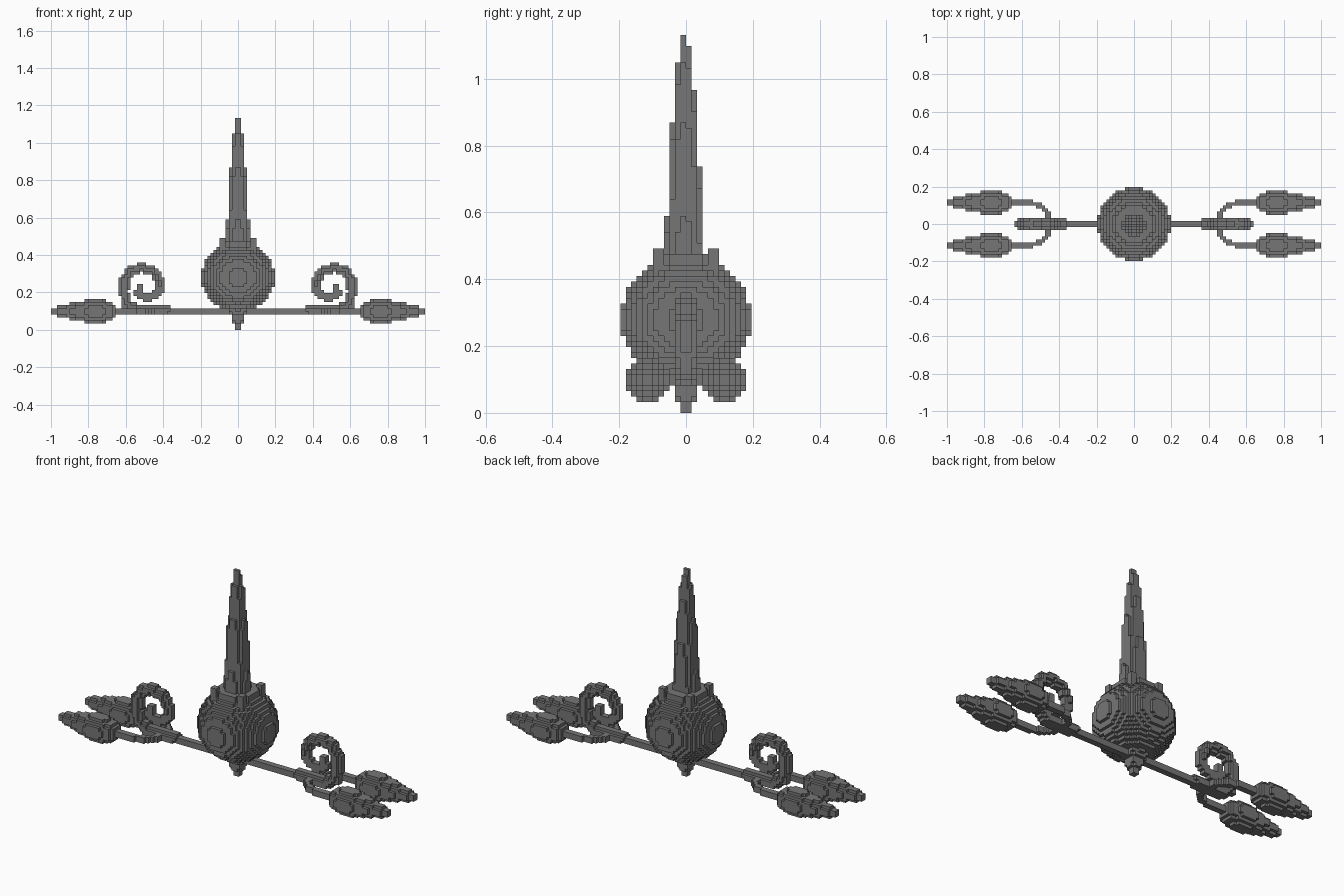
import bpy
from math import hypot, sqrt
from mathutils import Vector

if "Cube" in bpy.data.objects:
    bpy.data.objects.remove(bpy.data.objects["Cube"])

CELL = 2 / 122  # edge of one small cube

grey = bpy.data.materials.new("mid_grey")
grey.use_nodes = True
colour = (0.18, 0.18, 0.18, 1)
grey.diffuse_color = colour
grey.node_tree.nodes["Principled BSDF"].inputs["Base Color"].default_value = colour


def block_part(name, rule, low, high):
    """Fill the cells whose centre passes the rule and keep their outer faces."""
    cells = {(i, j, k)
             for i in range(low[0], high[0])
             for j in range(low[1], high[1])
             for k in range(low[2], high[2])
             if rule(i + 0.5, j + 0.5, k + 0.5)}
    index, faces = {}, []
    for cell in sorted(cells):
        for axis in range(3):
            for side in (0, 1):
                near = list(cell)
                near[axis] += 2 * side - 1
                if tuple(near) in cells:
                    continue
                u, v = (axis + 1) % 3, (axis + 2) % 3
                loop = []
                for du, dv in ((0, 0), (1, 0), (1, 1), (0, 1)):
                    corner = list(cell)
                    corner[axis] += side
                    corner[u] += du
                    corner[v] += dv
                    loop.append(index.setdefault(tuple(corner), len(index)))
                faces.append(loop if side else loop[::-1])
    mesh = bpy.data.meshes.new(name)
    mesh.from_pydata([Vector(c) * CELL for c in index], [], faces)
    mesh.materials.append(grey)
    part = bpy.data.objects.new(name, mesh)
    bpy.context.collection.objects.link(part)
    return part


def blend(profile, t):
    """Read a value off a list of (position, value) points."""
    for (a, ra), (b, rb) in zip(profile, profile[1:]):
        if a <= t <= b:
            return ra + (rb - ra) * (t - a) / (b - a)
    return 0


def tube(path, start, end):
    """Rule for a round tube along a path, tapering from start to end radius."""
    points = [Vector(p) for p in path]
    count = len(points) - 1

    def rule(x, y, z):
        p = Vector((abs(x), abs(y), z))
        for n, (a, b) in enumerate(zip(points, points[1:])):
            d = b - a
            t = max(0, min(1, (p - a).dot(d) / d.length_squared))
            if (p - a - d * t).length < start + (end - start) * (n + t) / count:
                return True
        return False
    return rule


# Tapering spire, its ridge leaning slightly to the front
def spire(x, y, z):
    a = abs(x) - 0.5
    b = -0.5 - y if y < 0 else y + 0.03
    r = hypot(a, b)
    return z < 69 - 2 * r - 3 * r * r


block_part("spire", spire, (-5, -5, 25), (5, 5, 69))


# Round body
def body(x, y, z):
    height = 12 if z > 17 else 11
    return hypot(x, y) < 12 * sqrt(max(0, 1 - ((z - 17) / height) ** 2))


block_part("body", body, (-12, -12, 5), (12, 12, 29))

# Collar with four corner nubs
block_part("collar", lambda x, y, z: hypot(x, y) < 6.1, (-7, -7, 26), (7, 7, 29))
for sx in (-1, 1):
    for sy in (-1, 1):
        block_part("collar_nub",
                   lambda x, y, z: 4 < x * sx < 6 and 4 < y * sy < 6,
                   (-7, -7, 26), (7, 7, 30))

# Pointed foot
foot_shape = [(0, 1.2), (2, 1.3), (3, 2), (5, 2.6), (6, 3.4), (8, 4.6)]
block_part("foot", lambda x, y, z: hypot(x, y) < blend(foot_shape, z),
           (-5, -5, 0), (5, 5, 8))

# Cross bar
block_part("cross_bar", lambda x, y, z: True, (-29, -1, 5), (29, 1, 7))

# Scrolls, forked stems and buds on both sides
scroll_path = [(x, 0, z) for x, z in (
    (23, 6.4), (33.5, 6.4), (36.3, 8.5), (37.2, 12.2), (36.9, 16.5), (34.8, 19.6),
    (31.4, 20.3), (27.5, 19.2), (25.8, 16), (25.8, 13), (27.5, 11), (30.5, 10.5),
    (32.3, 12), (31.8, 14))]
stem_path = [(x, y, 6) for x, y in (
    (26, 0), (27.5, 2), (29, 4.5), (31.5, 6.3), (35, 7), (41, 7))]
bud_shape = [(39.6, 2), (42, 3.4), (45, 4.2), (49, 3.9), (53, 2.9), (57, 2), (61, 1.3)]


def bud(x, y, z):
    return hypot(abs(y) - 7, z - 6) < blend(bud_shape, abs(x))


for side, left, right in (("left", 0, 61), ("right", -61, 0)):
    block_part(side + "_scroll", tube(scroll_path, 1.8, 1.4),
               (left, -3, 4), (right, 3, 23))
    for end, front, back in (("front", -12, 0), ("back", 0, 12)):
        block_part(f"{side}_{end}_stem", tube(stem_path, 1, 1),
                   (left, front, 4), (right, back, 8))
        block_part(f"{side}_{end}_bud", bud, (left, front, 1), (right, back, 11))
